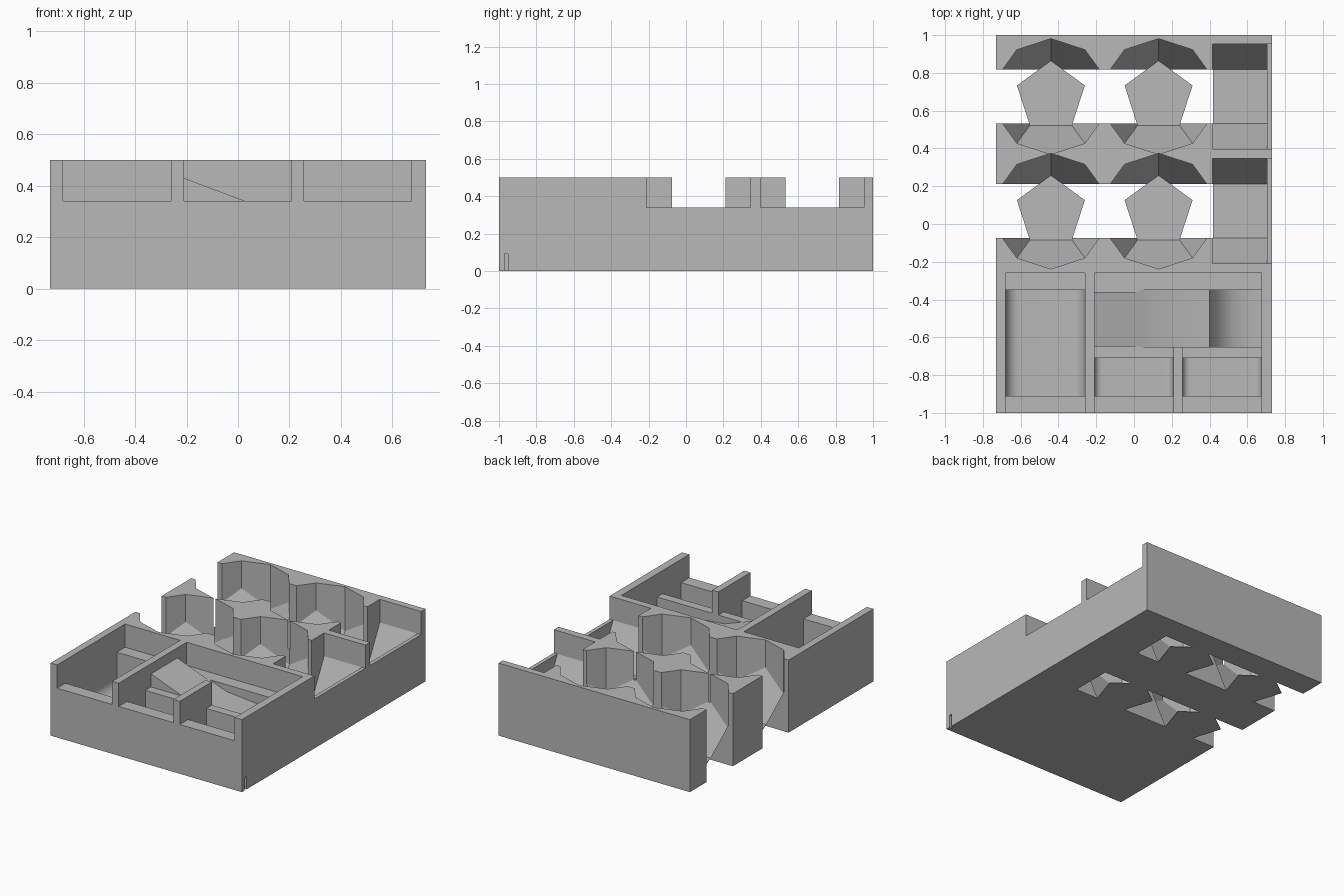
import bpy, bmesh, math

if "Cube" in bpy.data.objects:
    bpy.data.objects.remove(bpy.data.objects["Cube"])

grey = bpy.data.materials.new("plain_grey")
grey.diffuse_color = (0.48, 0.48, 0.48, 1)
grey.use_nodes = True
grey.node_tree.nodes["Principled BSDF"].inputs["Base Color"].default_value = grey.diffuse_color


def add_object(name, bm):
    bmesh.ops.recalc_face_normals(bm, faces=bm.faces)
    mesh = bpy.data.meshes.new(name)
    bm.to_mesh(mesh)
    bm.free()
    mesh.materials.append(grey)
    ob = bpy.data.objects.new(name, mesh)
    bpy.context.collection.objects.link(ob)
    return ob


def prism(name, profile, lo, hi, axis):
    """Extrude a 2D profile along axis: 'x' takes (y,z), 'y' (x,z), 'z' (x,y)."""
    place = {"x": lambda a, b, t: (t, a, b),
             "y": lambda a, b, t: (a, t, b),
             "z": lambda a, b, t: (a, b, t)}[axis]
    bm = bmesh.new()
    ends = [[bm.verts.new(place(a, b, t)) for a, b in profile] for t in (lo, hi)]
    bm.faces.new(ends[0])
    bm.faces.new(ends[1])
    n = len(profile)
    for i in range(n):
        j = (i + 1) % n
        bm.faces.new((ends[0][i], ends[0][j], ends[1][j], ends[1][i]))
    return add_object(name, bm)


def box(name, x0, x1, y0, y1, z0, z1):
    return prism(name, [(x0, y0), (x1, y0), (x1, y1), (x0, y1)], z0, z1, "z")


def ring(r, start, count, cx, cy):
    return [(cx + r * math.cos(math.radians(start + 360 * k / count)),
             cy + r * math.sin(math.radians(start + 360 * k / count)))
            for k in range(count)]


def cut(target, cutter):
    mod = target.modifiers.new("cut", "BOOLEAN")
    mod.operation = "DIFFERENCE"
    mod.solver = "EXACT"
    mod.object = cutter
    bpy.context.view_layer.update()
    dg = bpy.context.evaluated_depsgraph_get()
    mesh = bpy.data.meshes.new_from_object(target.evaluated_get(dg))
    target.modifiers.clear()
    target.data = mesh
    bpy.data.objects.remove(cutter)


TOP, LEDGE, FLOOR = 0.5, 0.34, 0.10
OVER = 0.6
PLATE = 0.004
R_OUT = 0.306
R_IN = R_OUT / 1.618

tray = box("tray", -0.73, 0.73, -1, 1, 0, TOP)

# twelve-sided pockets: faceted lower half with straight walls above
for cy in (0.675, 0.068):
    for cx in (-0.44, 0.13):
        bm = bmesh.new()
        for pts, z in ((ring(R_IN, 90, 5, cx, cy), PLATE),
                       (ring(R_OUT, 90, 5, cx, cy), PLATE + 0.19),
                       (ring(R_OUT, 54, 5, cx, cy), PLATE + 0.307),
                       (ring(R_OUT, 90, 10, cx, cy), OVER)):
            for x, y in pts:
                bm.verts.new((x, y, z))
        res = bmesh.ops.convex_hull(bm, input=bm.verts[:])
        bmesh.ops.dissolve_limit(bm, angle_limit=0.01, verts=bm.verts[:], edges=bm.edges[:])
        cut(tray, add_object("pocket_cutter", bm))

for cy in (0.675, 0.068):
    # sloped side trough and its notch through the right wall
    y0, y1 = cy - 0.278, cy + 0.278
    trough = [(y0, OVER), (y0, LEDGE), (cy - 0.143, 0.08),
              (cy + 0.143, 0.08), (y1, LEDGE), (y1, OVER)]
    cut(tray, prism("trough_cutter", trough, 0.415, 0.703, "x"))
    cut(tray, box("notch_cutter", 0.69, 0.8, y0, y1, LEDGE, OVER))
    # open finger channel from the left side
    cut(tray, box("channel_cutter", -0.8, 0.418, cy - 0.143, cy + 0.143, -0.1, OVER))
    # thin five-sided floors
    for i, cx in enumerate((-0.44, 0.13)):
        prism("pocket_floor", ring(R_IN, 90, 5, cx, cy), 0, PLATE, "z")


def rounded_pocket(x0, x1, y0, y1, r):
    prof = [(x0, 0.4)]
    for k in range(9):
        a = math.pi + math.pi / 2 * k / 8
        prof.append((x0 + r + r * math.cos(a), FLOOR + r + r * math.sin(a)))
    for k in range(9):
        a = -math.pi / 2 + math.pi / 2 * k / 8
        prof.append((x1 - r + r * math.cos(a), FLOOR + r + r * math.sin(a)))
    prof.append((x1, 0.4))
    cut(tray, prism("rounded_cutter", prof, y0, y1, "y"))


# front compartments: shallow ledge open to the front, rounded well inside
for x0, x1, ledge_y, y0, y1, r in ((-0.68, -0.26, -0.26, -0.91, -0.35, 0.07),
                                   (-0.21, 0.208, -0.648, -0.91, -0.71, 0.04),
                                   (0.256, 0.675, -0.648, -0.91, -0.71, 0.04)):
    cut(tray, box("ledge_cutter", x0, x1, -1.1, ledge_y, LEDGE, OVER))
    rounded_pocket(x0, x1, y0, y1, r)

# wide compartment with a ramped floor and a back ledge
ramp = [(-0.21, OVER), (-0.21, 0.43), (0.03, 0.34), (0.16, 0.292), (0.40, 0.27),
        (0.44, 0.20), (0.48, 0.155), (0.53, 0.125), (0.60, 0.105), (0.675, 0.10),
        (0.675, OVER)]
cut(tray, prism("ramp_cutter", ramp, -0.65, -0.35, "y"))
cut(tray, box("back_ledge_cutter", -0.21, 0.675, -0.36, -0.26, LEDGE, OVER))

# small slit at the lower front of the right side
cut(tray, box("slit_cutter", 0.715, 0.8, -0.97, -0.952, -0.1, 0.09))

# smooth only the rounded wells
bpy.ops.object.select_all(action="DESELECT")
tray.select_set(True)
bpy.context.view_layer.objects.active = tray
bpy.ops.object.shade_smooth_by_angle(angle=math.radians(20))
